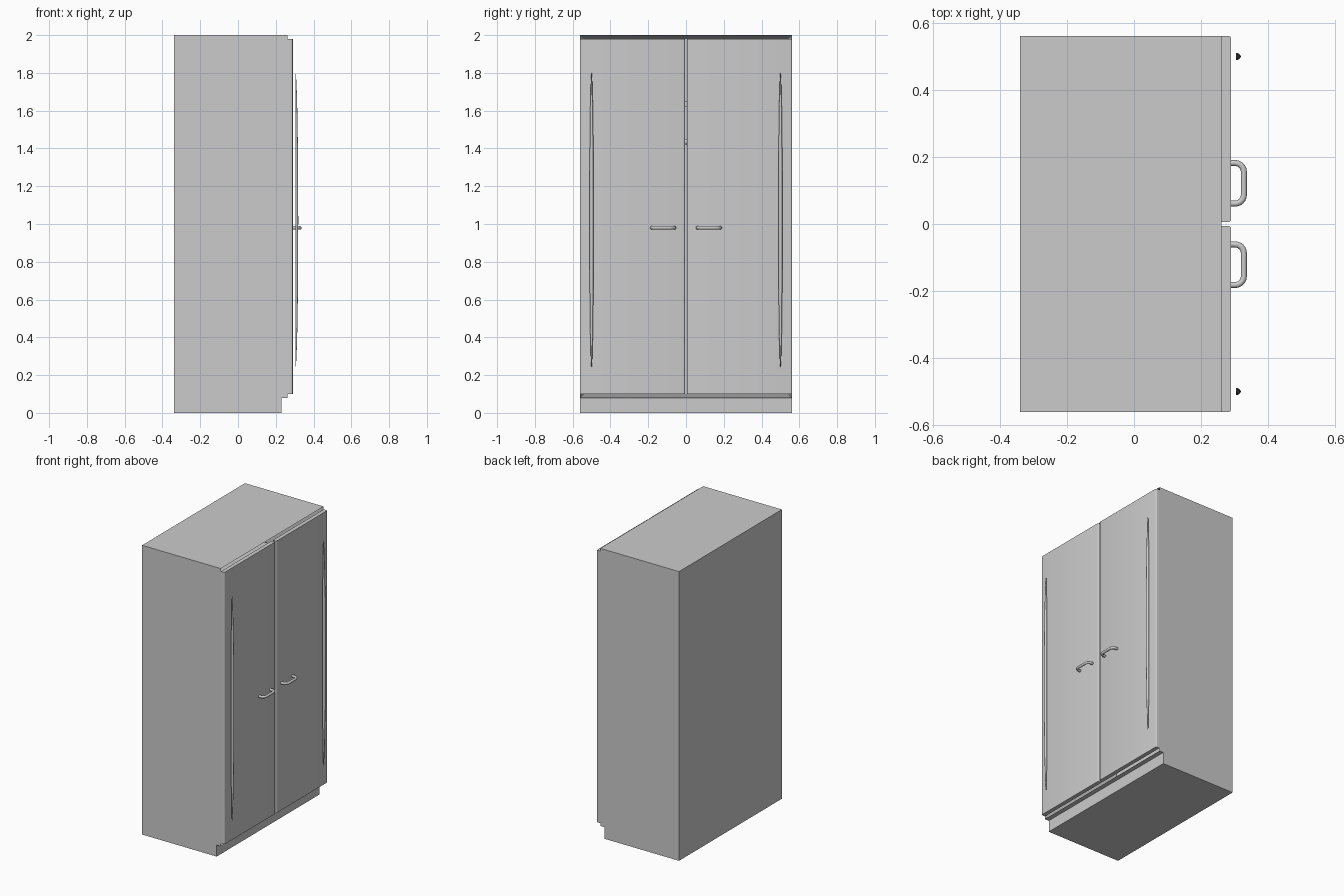
import bpy, bmesh, math

if "Cube" in bpy.data.objects:
    bpy.data.objects.remove(bpy.data.objects["Cube"])


def new_object(name, bm):
    bmesh.ops.recalc_face_normals(bm, faces=bm.faces)
    mesh = bpy.data.meshes.new(name)
    bm.to_mesh(mesh)
    bm.free()
    ob = bpy.data.objects.new(name, mesh)
    bpy.context.collection.objects.link(ob)
    return ob


def smooth(ob, angle=40):
    bpy.ops.object.select_all(action='DESELECT')
    ob.select_set(True)
    bpy.context.view_layer.objects.active = ob
    bpy.ops.object.shade_smooth_by_angle(angle=math.radians(angle))


def box(name, x0, x1, y0, y1, z0, z1):
    bm = bmesh.new()
    bmesh.ops.create_cube(bm, size=1)
    for v in bm.verts:
        v.co = (x1 if v.co.x > 0 else x0,
                y1 if v.co.y > 0 else y0,
                z1 if v.co.z > 0 else z0)
    return new_object(name, bm)


BACK, FRONT, W, T = -0.34, 0.262, 0.562, 0.03

# Open-fronted carcass: a box with its front inset and pushed inwards
bm = bmesh.new()
bmesh.ops.create_cube(bm, size=1)
for v in bm.verts:
    v.co = (FRONT if v.co.x > 0 else BACK, W if v.co.y > 0 else -W, 2.0 if v.co.z > 0 else 0.08)
bm.normal_update()
face = next(f for f in bm.faces if f.normal.x > 0.9)
bmesh.ops.inset_region(bm, faces=[face], thickness=T)
for v in face.verts:
    v.co.x = BACK + T
new_object("carcass", bm)

# Recessed plinth, hat shelf and hanging rail
box("plinth", BACK, 0.23, -W, W, 0, 0.08)
box("hat_shelf", BACK + T, FRONT - 0.03, -W + T, W - T, 1.62, 1.65)
bm = bmesh.new()
bmesh.ops.create_cone(bm, cap_ends=True, segments=16, radius1=0.015, radius2=0.015, depth=2 * (W - T))
for v in bm.verts:
    v.co = (v.co.x - 0.04, v.co.z, v.co.y + 1.435)
smooth(new_object("hanging_rail", bm))


def door(name, s):
    # Slab with rounded vertical front edges
    ys = sorted((s * 0.006, s * W))
    ob = box(name, FRONT, 0.29, ys[0], ys[1], 0.10, 1.98)
    bm = bmesh.new()
    bm.from_mesh(ob.data)
    edges = [e for e in bm.edges if all(v.co.x > 0.28 for v in e.verts)
             and abs(e.verts[0].co.z - e.verts[1].co.z) > 1]
    bmesh.ops.bevel(bm, geom=edges, offset=0.009, segments=4, profile=0.5, affect='EDGES')
    bm.to_mesh(ob.data)
    bm.free()
    smooth(ob, 35)


def handle(name, s):
    # U-shaped tube with rounded corners
    r, x_out, ya, yb = 0.026, 0.328, 0.061, 0.182
    pts = [(0.286, ya)]
    for cy, a0 in ((ya + r, 180), (yb - r, 90)):
        for i in range(7):
            a = math.radians(a0 - 15 * i)
            pts.append((x_out - r + r * math.sin(a), cy + r * math.cos(a)))
    pts.append((0.286, yb))
    cu = bpy.data.curves.new(name, 'CURVE')
    cu.dimensions = '3D'
    cu.bevel_depth = 0.009
    cu.bevel_resolution = 4
    cu.use_fill_caps = True
    sp = cu.splines.new('POLY')
    sp.points.add(len(pts) - 1)
    for p, (x, y) in zip(sp.points, pts):
        p.co = (x, s * y, 0.98, 1)
    sp.use_smooth = True
    bpy.context.collection.objects.link(bpy.data.objects.new(name, cu))


def trim(name, s):
    # Long bowed strip: half-round section tapering to both ends
    bm = bmesh.new()
    rings = []
    for i in range(25):
        t = -math.cos(math.pi * i / 24)
        k = max(math.sqrt(max(1 - t * t, 0)), 0.08)
        ring = []
        for j in range(9):
            a = math.pi * j / 8
            ring.append(bm.verts.new((0.304 + 0.015 * k * math.sin(a),
                                      s * 0.5 + 0.011 * k * math.cos(a),
                                      1.02 + 0.78 * t)))
        rings.append(ring)
    for a, b in zip(rings, rings[1:]):
        for j in range(9):
            n = (j + 1) % 9
            bm.faces.new((a[j], a[n], b[n], b[j]))
    bm.faces.new(rings[0])
    bm.faces.new(rings[-1])
    smooth(new_object(name, bm))


# Paired doors with their fittings
for side, s in (("left", -1), ("right", 1)):
    door(side + "_door", s)
    handle(side + "_handle", s)
    trim(side + "_door_trim", s)
